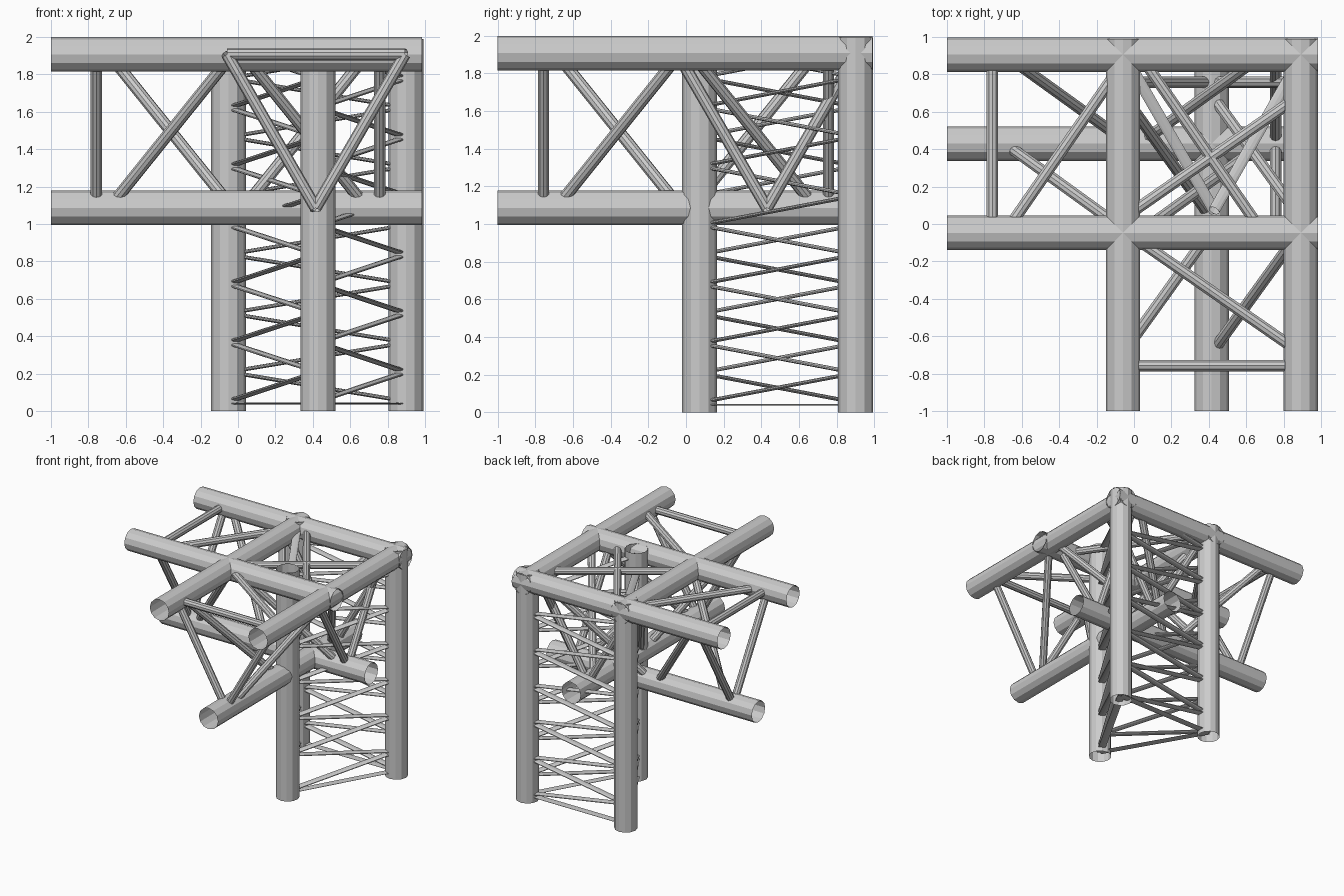
import bpy, bmesh
from mathutils import Vector, Matrix

cube = bpy.data.objects.get("Cube")
if cube:
    bpy.data.objects.remove(cube)

steel = bpy.data.materials.new("light grey metal")
steel.use_nodes = True
GREY = (0.6, 0.6, 0.6, 1)
steel.diffuse_color = GREY
steel.node_tree.nodes["Principled BSDF"].inputs["Base Color"].default_value = GREY

CHORD_R, BRACE_R = 0.092, 0.032
HIGH, LOW = 1.907, 1.086
FLAT = 0.29          # vertical squash of the tower lacing


def tube(name, a, b, radius, sides, squash=1.0):
    """Open-ended tube from a to b; squash flattens its section in z."""
    a, b = Vector(a), Vector(b)
    a.z /= squash
    b.z /= squash
    axis = b - a
    bm = bmesh.new()
    bmesh.ops.create_cone(bm, cap_ends=False, segments=sides, radius1=radius,
                          radius2=radius, depth=axis.length)
    turn = axis.to_track_quat('Z', 'Y').to_matrix().to_4x4()
    bm.transform(Matrix.Translation((a + b) / 2) @ turn)
    bm.transform(Matrix.Diagonal((1, 1, squash, 1)))
    mesh = bpy.data.meshes.new(name)
    bm.to_mesh(mesh)
    bm.free()
    mesh.materials.append(steel)
    bpy.context.collection.objects.link(bpy.data.objects.new(name, mesh))


def beam(name, place, near, far, middle, end):
    """Triangular truss beam; place(along, across, z) gives a point."""
    first, second, bottom = (near, HIGH), (far, HIGH), (middle, LOW)
    for label, chord in (("first_top", first), ("second_top", second), ("bottom", bottom)):
        tube(f"{name}_{label}_chord", place(-1, *chord), place(end, *chord), CHORD_R, 12)

    # Diagonals, mirrored about the middle of the beam
    for side in (-1, 1):
        for label, outer, inner in (("near", bottom, first), ("far", second, bottom),
                                    ("top", first, second)):
            tube(f"{name}_{label}_diagonal", place(side * 0.69, *outer),
                 place(side * 0.03, *inner), BRACE_R, 10)

        # Cross frames
        for top in (first, second):
            tube(f"{name}_frame_strut", place(side * 0.757, *top),
                 place(side * 0.757, *bottom), BRACE_R, 10)
    tube(f"{name}_frame_top", place(-0.757, *first), place(-0.757, *second), BRACE_R, 10)


beam("cross_beam", lambda s, t, z: (s, t, z), -0.047, 0.905, 0.43, 0.985)
# The second beam runs front to back with its near side on the right
beam("long_beam", lambda s, t, z: (t, s, z), 0.892, -0.059, 0.415, 0.99)

# Tower posts
posts = [(-0.051, 0.901), (0.428, 0.072), (0.898, 0.901)]
for x, y in posts:
    tube("tower_post", (x, y, 0), (x, y, 1.99), CHORD_R + 0.001, 12)

# Flattened lacing that zigzags up each side of the tower
STEP = 0.157
for i, start in enumerate(posts):
    ends = (start, posts[(i + 1) % 3])
    tube("tower_base_rod", (*ends[0], 0.04), (*ends[1], 0.04), BRACE_R, 10, FLAT * 0.5)
    for k in range(12):
        z = 0.052 + k * STEP
        tube("tower_lacing", (*ends[k % 2], z), (*ends[(k + 1) % 2], z + STEP),
             BRACE_R, 10, FLAT)
